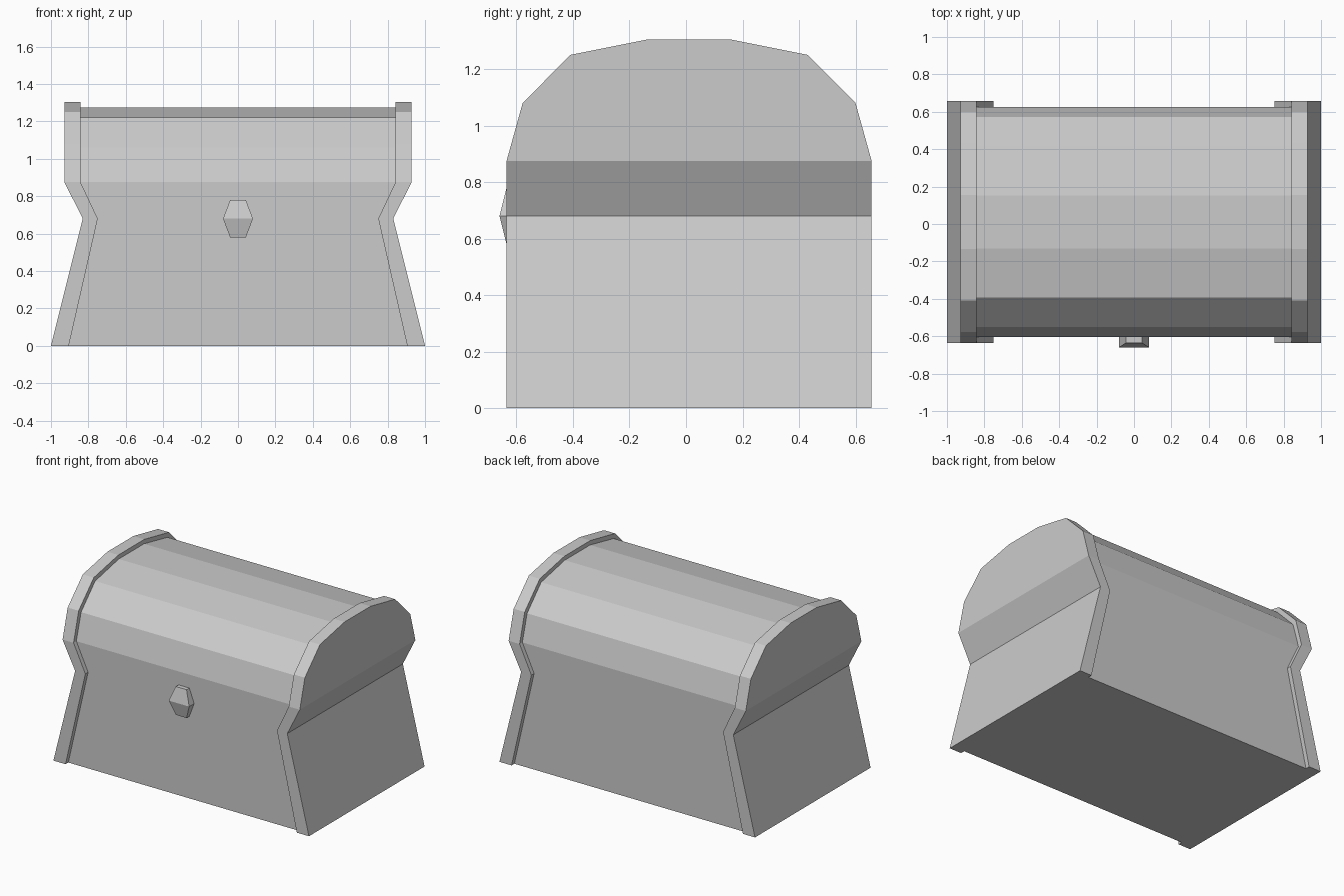
import bpy
import bmesh

cube = bpy.data.objects.get("Cube")
if cube:
    bpy.data.objects.remove(cube, do_unlink=True)

grey = bpy.data.materials.new("light_grey")
grey.use_nodes = True
colour = (0.6, 0.6, 0.6, 1)
grey.diffuse_color = colour
grey.node_tree.nodes["Principled BSDF"].inputs["Base Color"].default_value = colour

CENTRE_Y = 0.011
WAIST, RIM = 0.68, 0.875


def finish(name, bm):
    bmesh.ops.recalc_face_normals(bm, faces=bm.faces)
    mesh = bpy.data.meshes.new(name)
    bm.to_mesh(mesh)
    bm.free()
    mesh.materials.append(grey)
    obj = bpy.data.objects.new(name, mesh)
    bpy.context.collection.objects.link(obj)
    return obj


def outline(half):
    """Closed (y, z) outline from its half, given from the base up to the crown."""
    return ([(CENTRE_Y - d, z) for d, z in half]
            + [(CENTRE_Y + d, z) for d, z in reversed(half)])


def loft(bm, rings):
    """Join consecutive closed rings of points with quads."""
    loops = [[bm.verts.new(p) for p in ring] for ring in rings]
    for a, b in zip(loops, loops[1:]):
        for i in range(len(a)):
            j = (i + 1) % len(a)
            bm.faces.new((a[i], a[j], b[j], b[i]))
    return loops


def flare(z, base, waist, top):
    """Half width that narrows to the waist, then widens to the lid rim."""
    if z <= WAIST:
        return base + (waist - base) * z / WAIST
    return waist + (top - waist) * min((z - WAIST) / (RIM - WAIST), 1)


def outer_x(z):
    return flare(z, 1.0, 0.83, 0.928)


def inner_x(z):
    return flare(z, 0.905, 0.75, 0.842)


def cap(bm, loop):
    """Close an end with three flat faces: lower side, flare and lid end."""
    n = len(loop)
    bm.faces.new((loop[0], loop[1], loop[n - 2], loop[n - 1]))
    bm.faces.new((loop[1], loop[2], loop[n - 3], loop[n - 2]))
    bm.faces.new(loop[2:n - 2])


# Chest body with its faceted lid
body_half = [(0.615, 0), (0.615, WAIST), (0.615, RIM), (0.562, 1.06),
             (0.405, 1.22), (0.141, 1.275)]
section = outline(body_half)
bm = bmesh.new()
ends = loft(bm, [[(s * inner_x(z), y, z) for y, z in section] for s in (-1, 1)])
for end in ends:
    cap(bm, end)
finish("chest_body", bm)

# Raised end panels
panel_half = [(0.646, 0), (0.646, WAIST), (0.646, RIM), (0.589, 1.08),
              (0.42, 1.25), (0.145, 1.305)]
section = outline(panel_half)
for name, side in (("left_end_panel", 1), ("right_end_panel", -1)):
    bm = bmesh.new()
    ends = loft(bm, [[(side * width(z), y, z) for y, z in section]
                     for width in (inner_x, outer_x)])
    for end in ends:
        cap(bm, end)
    finish(name, bm)

# Lock: a small block widest at its middle
bm = bmesh.new()
rings = []
for z, half, front in ((0.58, 0.042, -0.635), (WAIST, 0.08, -0.66), (0.78, 0.042, -0.635)):
    rings.append([(-half, -0.59, z), (-half, front, z), (half, front, z), (half, -0.59, z)])
loops = loft(bm, rings)
bm.faces.new(loops[0])
bm.faces.new(loops[-1])
finish("lock", bm)
